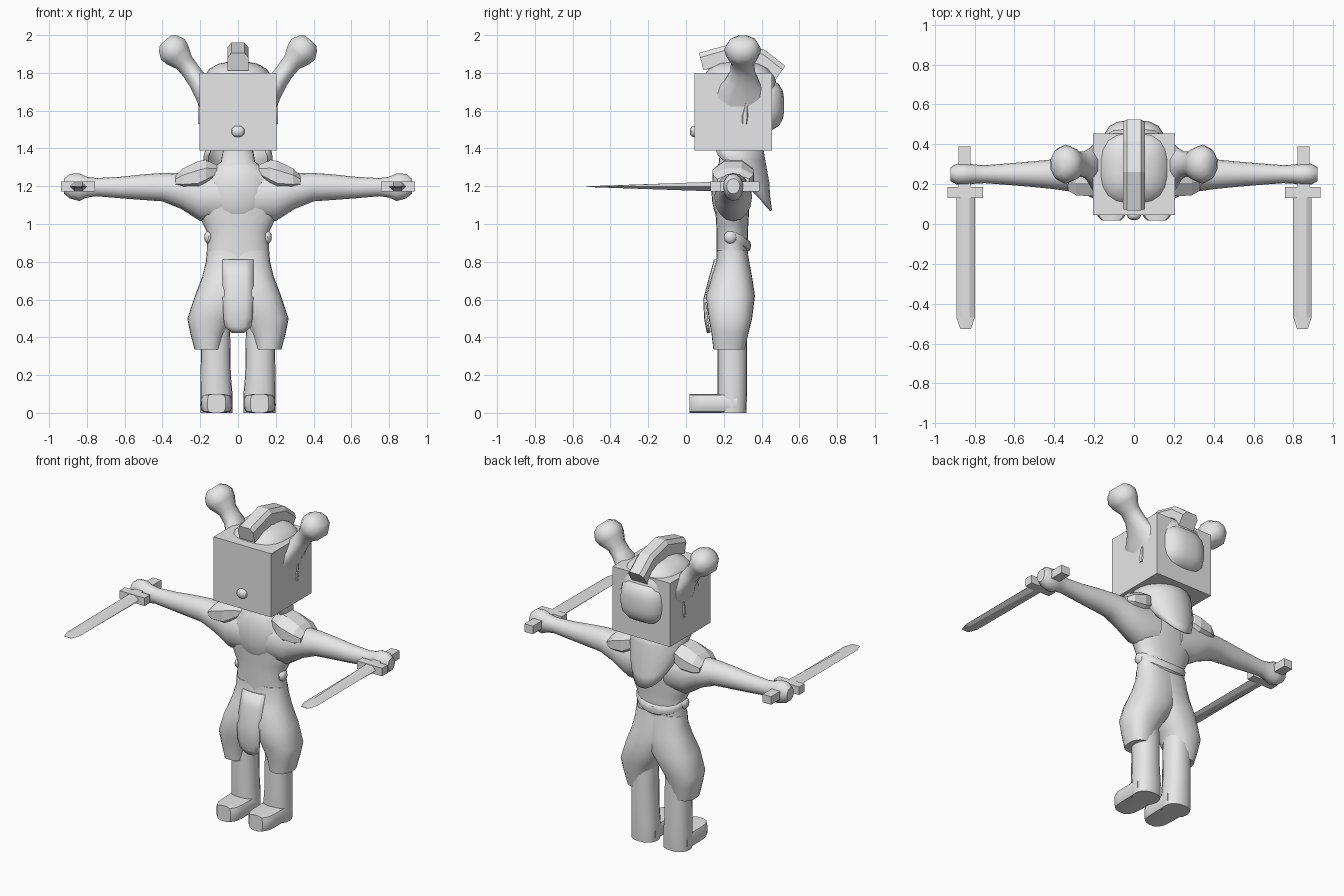
import bpy, bmesh, math
from mathutils import Vector

cube = bpy.data.objects.get("Cube")
if cube:
    bpy.data.objects.remove(cube)

grey = bpy.data.materials.new("plain_grey")
grey.use_nodes = True
grey.diffuse_color = (0.8, 0.8, 0.8, 1)
grey.node_tree.nodes["Principled BSDF"].inputs["Base Color"].default_value = (0.8, 0.8, 0.8, 1)

X, Y, Z = Vector((1, 0, 0)), Vector((0, 1, 0)), Vector((0, 0, 1))


def finish(name, bm, smooth=40, mirror=False, thick=0):
    bmesh.ops.recalc_face_normals(bm, faces=bm.faces)
    mesh = bpy.data.meshes.new(name)
    bm.to_mesh(mesh)
    bm.free()
    mesh.materials.append(grey)
    ob = bpy.data.objects.new(name, mesh)
    bpy.context.collection.objects.link(ob)
    if smooth:
        bpy.ops.object.select_all(action='DESELECT')
        ob.select_set(True)
        bpy.context.view_layer.objects.active = ob
        bpy.ops.object.shade_smooth_by_angle(angle=math.radians(smooth))
    if thick:
        mod = ob.modifiers.new("thickness", 'SOLIDIFY')
        mod.thickness = thick
        mod.offset = 0
    if mirror:
        mod = ob.modifiers.new("mirror", 'MIRROR')
        mod.use_mirror_merge = False
    return ob


def skin(name, rings, closed=True, **kw):
    """Bridge rows of points; closed rows become capped tubes."""
    bm = bmesh.new()
    rows = [[bm.verts.new(p) for p in ring] for ring in rings]
    n = len(rows[0])
    for a, b in zip(rows, rows[1:]):
        for i in range(n if closed else n - 1):
            j = (i + 1) % n
            bm.faces.new((a[i], a[j], b[j], b[i]))
    if closed:
        bm.faces.new(rows[0])
        bm.faces.new(rows[-1])
    return finish(name, bm, **kw)


def oval(c, u, v, ru, rv, n=16, power=2, turn=0):
    """Superellipse ring around c in the plane of u and v."""
    pts = []
    for i in range(n):
        a = 2 * math.pi * i / n + turn
        co, si = math.cos(a), math.sin(a)
        r = (abs(co) ** power + abs(si) ** power) ** (-1 / power)
        pts.append(Vector(c) + u * (ru * co * r) + v * (rv * si * r))
    return pts


def blob(name, c, size, power=2, seg=24, **kw):
    bm = bmesh.new()
    bmesh.ops.create_uvsphere(bm, u_segments=seg, v_segments=seg // 2, radius=1)
    for v in bm.verts:
        norm = sum(abs(k) ** power for k in v.co) ** (1 / power)
        v.co = Vector([c[k] + size[k] * v.co[k] / norm for k in range(3)])
    return finish(name, bm, **kw)


def box(name, lo, hi, **kw):
    bm = bmesh.new()
    bmesh.ops.create_cube(bm, size=1)
    for v in bm.verts:
        v.co = [lo[k] + (hi[k] - lo[k]) * (v.co[k] + 0.5) for k in range(3)]
    return finish(name, bm, smooth=0, **kw)


# Head: box mask, dome, back bulge, nose and side marks
box("head_box", (-.205, .045, 1.39), (.205, .455, 1.8))
blob("head_dome", (0, .28, 1.68), (.195, .205, .18), power=2.8)
blob("head_back", (0, .38, 1.63), (.155, .14, .14), power=3)
blob("nose", (0, .045, 1.49), (.035, .025, .03), power=2.5, seg=12)
skin("side_mark", [oval((.205, y, z), X, Y, .008, w, n=8) for y, z, w in
                   [(.31, 1.53, .012), (.312, 1.57, .016), (.318, 1.62, .007), (.32, 1.66, .004)]],
     mirror=True)

# Crest: chamfered bar bent over the dome
section = [(-.055, -.05), (.055, -.05), (.055, .02), (.035, .045), (-.035, .045), (-.055, .02)]
crest = []
for y, z, slope in [(.08, 1.862, -.25), (.26, 1.915, 0), (.4, 1.88, .4), (.5, 1.8, .6)]:
    up = Vector((0, math.sin(slope), math.cos(slope)))
    crest.append([Vector((x, y, z)) + up * h for x, h in section])
skin("crest", crest, smooth=0)

# Ears: flared base, thin stalk and bulb tip
across = Vector((.75, 0, -.65))
ears = [(.16, .28, 1.63, .15, .05), (.19, .28, 1.7, .13, .05), (.215, .295, 1.76, .09, .055),
        (.25, .3, 1.81, .065, .052), (.285, .3, 1.855, .062, .055), (.32, .3, 1.895, .09, .08),
        (.345, .3, 1.925, .098, .088), (.37, .3, 1.955, .08, .068), (.385, .3, 1.972, .05, .04)]
skin("ear", [oval((x, y, z), Y, across, a, b, n=10) for x, y, z, a, b in ears], smooth=50, mirror=True)

# Torso and neck
torso = [(.76, .165, .08), (.86, .165, .083), (.95, .16, .083), (1.0, .185, .085), (1.08, .22, .09),
         (1.18, .21, .095), (1.27, .17, .09), (1.33, .09, .07), (1.42, .075, .065)]
skin("torso", [oval((0, .245, z), X, Y, a, b, n=20, power=2.3) for z, a, b in torso])
blob("chest", (0, .225, 1.17), (.17, .09, .185))

# Arms with rounded hands
arms = [(.08, 1.145, .13, .1), (.2, 1.145, .13, .1), (.3, 1.175, .095, .09), (.4, 1.195, .075, .075),
        (.5, 1.195, .068, .065), (.62, 1.193, .057, .055), (.75, 1.195, .048, .045),
        (.8, 1.195, .055, .048), (.84, 1.195, .073, .055), (.89, 1.2, .065, .052), (.92, 1.2, .04, .035)]
skin("arm", [oval((x, .25, z), Y, Z, b, a) for x, z, a, b in arms], mirror=True)

# Shoulder pads
pads = [(.11, 1.28, .035, .07), (.17, 1.265, .08, .11), (.21, 1.25, .09, .12),
        (.29, 1.235, .065, .115), (.33, 1.225, .035, .09)]
skin("shoulder_pad", [oval((x, .25, z), Y, Z, b, a, n=8, turn=math.pi / 8) for x, z, a, b in pads],
     smooth=0, mirror=True)

# Scarf: collar open at the front, hanging into a pointed flap behind
scarf = []
for z, rx, yc, ry, rise, reach in [(1.42, .165, .24, .16, 0, 125), (1.33, .18, .25, .165, .02, 118),
                                   (1.22, .165, .285, .15, .06, 100), (1.14, .145, .31, .13, .1, 92),
                                   (1.07, .115, .33, .12, .13, 88)]:
    row = []
    for i in range(13):
        t = math.radians(reach) * (i / 6 - 1)
        row.append((rx * math.sin(t), yc + ry * math.cos(t), z + rise * (1 - math.cos(t))))
    scarf.append(row)
skin("scarf", scarf, closed=False, thick=.012)

# Belt: raised band behind the waist with a knot at each side
belt = []
for i in range(13):
    t = math.pi * (i / 6 - 1) / 2
    out = Vector((math.sin(t), math.cos(t), 0))
    c = Vector((.15 * out.x, .245 + .082 * out.y, .945 - .06 * out.y))
    belt.append(oval(c, out, Z, .018, .032, n=8))
skin("belt", belt)
blob("belt_knot", (.155, .235, .93), (.024, .035, .035), seg=12, mirror=True)

# Trousers: two bulging halves parting below the hips
halves = [(.86, -.1, .165, .165, .325), (.8, -.1, .17, .16, .335), (.72, -.1, .19, .135, .35),
          (.62, -.06, .228, .105, .365), (.5, .025, .268, .12, .35),
          (.42, .07, .252, .135, .33), (.335, .09, .23, .145, .312)]
skin("trouser_half", [oval(((a + b) / 2, (f + r) / 2, z), X, Y, (b - a) / 2, (r - f) / 2, n=20, power=2.5)
                      for z, a, b, f, r in halves], mirror=True)

# Front cloth panel
panel = []
for z, y, w in [(.81, .152, .08), (.72, .126, .08), (.6, .095, .08), (.5, .1, .076),
                (.455, .108, .068), (.425, .115, .03)]:
    panel.append([(w * k, y + .012 * k * k, z) for k in (-1, -.5, 0, .5, 1)])
skin("front_panel", panel, closed=False, thick=.008)

# Legs and boots
legs = [(.6, .12, .075, .075), (.34, .118, .078, .078), (.2, .118, .08, .078),
        (.1, .114, .085, .078), (.04, .114, .086, .076), (0, .114, .084, .074)]
skin("leg", [oval((x, .245, z), X, Y, a, b, power=2.4) for z, x, a, b in legs], mirror=True)
boots = [(.27, .085), (.1, .083), (.06, .078), (.035, .065), (.018, .048)]
skin("boot", [oval((.114, y, .05), X, Z, w, .05, power=5) for y, w in boots], mirror=True)

# Swords: handle, guard and ridged tapering blade
box("sword_handle", (.82, .18, 1.173), (.88, .39, 1.225), mirror=True)
box("sword_guard", (.757, .13, 1.173), (.937, .185, 1.225), mirror=True)
blade = []
for y, w, h in [(.14, .046, .025), (-.47, .046, .004), (-.528, .026, .001)]:
    blade.append([(.845 + w * a, y, 1.198 + h * b) for a, b in
                  [(-1, 0), (-.45, 1), (.45, 1), (1, 0), (.45, -1), (-.45, -1)]])
skin("sword_blade", blade, smooth=0, mirror=True)
